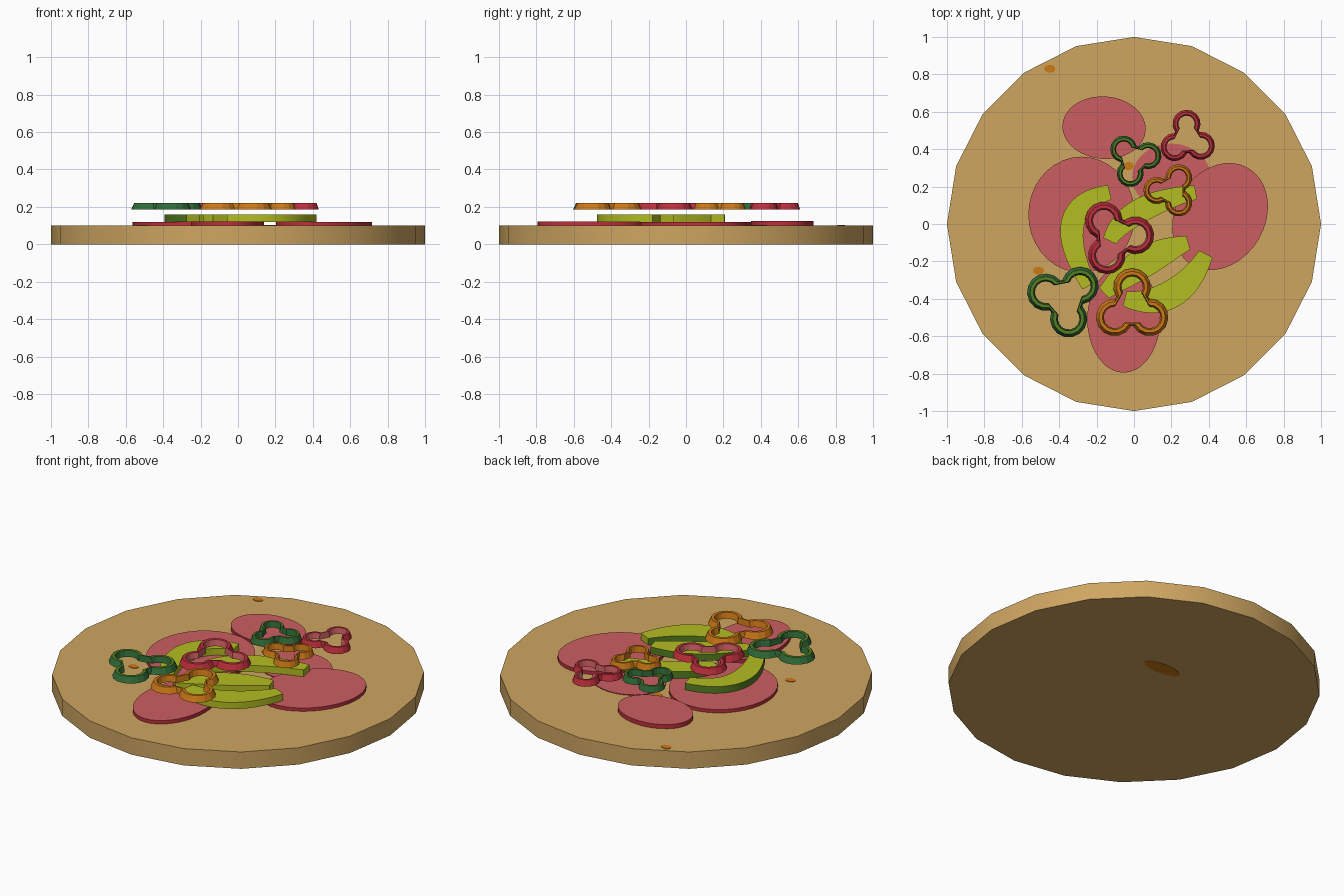
import bpy, bmesh
from math import sin, cos, pi, radians
from mathutils import Vector

cube = bpy.data.objects.get("Cube")
if cube:
    bpy.data.objects.remove(cube)


def material(name, rgb):
    mat = bpy.data.materials.new(name)
    mat.use_nodes = True
    mat.diffuse_color = (*rgb, 1)
    mat.node_tree.nodes["Principled BSDF"].inputs["Base Color"].default_value = (*rgb, 1)
    return mat


wood = material("light wood", (0.62, 0.38, 0.12))
pink = material("salami pink", (0.6, 0.11, 0.12))
red = material("red skin", (0.52, 0.028, 0.045))
lime = material("lime flesh", (0.45, 0.51, 0.015))
green = material("leaf green", (0.09, 0.21, 0.015))
dark_green = material("deep green skin", (0.03, 0.15, 0.04))
orange = material("orange", (0.61, 0.19, 0.008))


def finish(name, bm, mats, smooth=True):
    bmesh.ops.recalc_face_normals(bm, faces=bm.faces)
    mesh = bpy.data.meshes.new(name)
    bm.to_mesh(mesh)
    bm.free()
    for mat in mats:
        mesh.materials.append(mat)
    obj = bpy.data.objects.new(name, mesh)
    bpy.context.collection.objects.link(obj)
    if smooth:
        bpy.ops.object.select_all(action="DESELECT")
        obj.select_set(True)
        bpy.context.view_layer.objects.active = obj
        bpy.ops.object.shade_smooth_by_angle(angle=radians(35))
    return obj


def disc(name, center, radii, z, mats, turn=0, sides=36):
    """Elliptical slab; a second material colours its rim."""
    bm = bmesh.new()
    loops = []
    for height in z:
        loop = []
        for i in range(sides):
            a = 2 * pi * i / sides
            x, y = radii[0] * cos(a), radii[1] * sin(a)
            t = radians(turn)
            loop.append(bm.verts.new((center[0] + x * cos(t) - y * sin(t),
                                      center[1] + x * sin(t) + y * cos(t), height)))
        loops.append(loop)
    bm.faces.new(loops[0])
    bm.faces.new(loops[1])
    for i in range(sides):
        j = (i + 1) % sides
        side = bm.faces.new((loops[0][i], loops[0][j], loops[1][j], loops[1][i]))
        side.material_index = len(mats) - 1
    return finish(name, bm, mats)


def crescent(name, start, bend, end, ends, middle, skin_side):
    """Curved slice swept along a bent centre line, skin on one long side."""
    bm = bmesh.new()
    p, q, r = Vector(start), Vector(bend), Vector(end)
    steps = 16
    rows = []
    for i in range(steps + 1):
        t = i / steps
        mid = p * (1 - t) ** 2 + q * 2 * t * (1 - t) + r * t * t
        along = ((q - p) * (1 - t) + (r - q) * t).normalized()
        across = Vector((-along.y, along.x)) * (ends + (middle - ends) * sin(pi * t)) / 2
        a, b = mid + across, mid - across
        rows.append([bm.verts.new((*v, z)) for v, z in
                     ((a, 0.12), (a, 0.16), (b, 0.16), (b, 0.12))])
    bm.faces.new(rows[0])
    bm.faces.new(rows[-1])
    for m, n in zip(rows, rows[1:]):
        for k in range(4):
            face = bm.faces.new((m[k], m[k - 1], n[k - 1], n[k]))
            # k = 1 is the left wall, k = 3 the right wall, k = 0 the underside
            face.material_index = int(k in (0, skin_side))
    finish(name, bm, [lime, green])


def pepper_ring(name, center, size, turn, mats):
    """Three-lobed band: sloped outer wall, flat top, sloped inner wall."""
    bm = bmesh.new()
    # cross-section: distance in from the outer edge, height
    section = ((0, 0.185), (0.016, 0.22), (0.034, 0.22), (0.042, 0.185))
    rows = []
    for lobe in range(3):
        out = radians(turn + 120 * lobe)
        hub = Vector(center) + Vector((cos(out), sin(out))) * 0.108 * size
        for i in range(11):
            a = out + radians(122) * (i / 5 - 1)
            ray = Vector((cos(a), sin(a)))
            rows.append([bm.verts.new((*(hub + ray * (0.1 - inset) * size), z))
                         for inset, z in section])
    for i, m in enumerate(rows):
        n = rows[(i + 1) % len(rows)]
        for k in range(4):
            j = (k + 1) % 4
            face = bm.faces.new((m[k], m[j], n[j], n[k]))
            face.material_index = min(k, 2)
    finish(name, bm, mats, smooth=False)


# Round board
disc("board", (0, 0), (1, 1), (0, 0.1), [wood], turn=90, sides=20)

# Salami slices
slices = (("back", (-0.16, 0.515), (0.223, 0.167), 0.125, -4),
          ("right", (-0.28, 0.05), (0.285, 0.31), 0.12, 0),
          ("left", (0.46, 0.04), (0.24, 0.3), 0.12, -30),
          ("front", (-0.055, -0.51), (0.195, 0.285), 0.121, 0),
          ("middle", (0.2, 0.25), (0.21, 0.18), 0.104, 0))
for side, center, radii, top, turn in slices:
    disc("salami_" + side, center, radii, (0.1, top), [pink, red], turn)

# Curved vegetable slices
crescent("slice_right", (-0.13, 0.17), (-0.47, 0.09), (-0.24, -0.33), 0.08, 0.125, 3)
crescent("slice_back", (0.33, 0.17), (-0.04, 0.1), (-0.13, -0.09), 0.075, 0.13, 3)
crescent("slice_middle", (0.29, -0.1), (0.05, -0.17), (-0.16, -0.37), 0.075, 0.16, 3)
crescent("slice_front", (0.385, -0.16), (0.23, -0.47), (-0.05, -0.4), 0.08, 0.15, 3)

# Pepper rings
red_ring = [red, red, pink]
green_ring = [dark_green, green, dark_green]
orange_ring = [orange] * 3
pepper_ring("orange_ring_large", (-0.01, -0.445), 1, 90, orange_ring)
pepper_ring("red_ring_large", (-0.1, -0.07), 1, 5, red_ring)
pepper_ring("green_ring_large", (-0.37, -0.4), 1, 41, green_ring)
pepper_ring("red_ring_small", (0.285, 0.455), 0.75, 93, red_ring)
pepper_ring("green_ring_small", (0, 0.345), 0.72, 15, green_ring)
pepper_ring("orange_ring_small", (0.2, 0.18), 0.72, 60, orange_ring)

# Orange crumbs set into the board
for i, center in enumerate(((-0.45, 0.83), (-0.51, -0.25), (-0.03, 0.31))):
    disc(f"crumb_{i + 1}", center, (0.03, 0.022), (0.095, 0.103), [orange], sides=10)
disc("crumb_underside", (0.03, 0.27), (0.12, 0.045), (-0.002, 0.004), [orange], sides=12)
